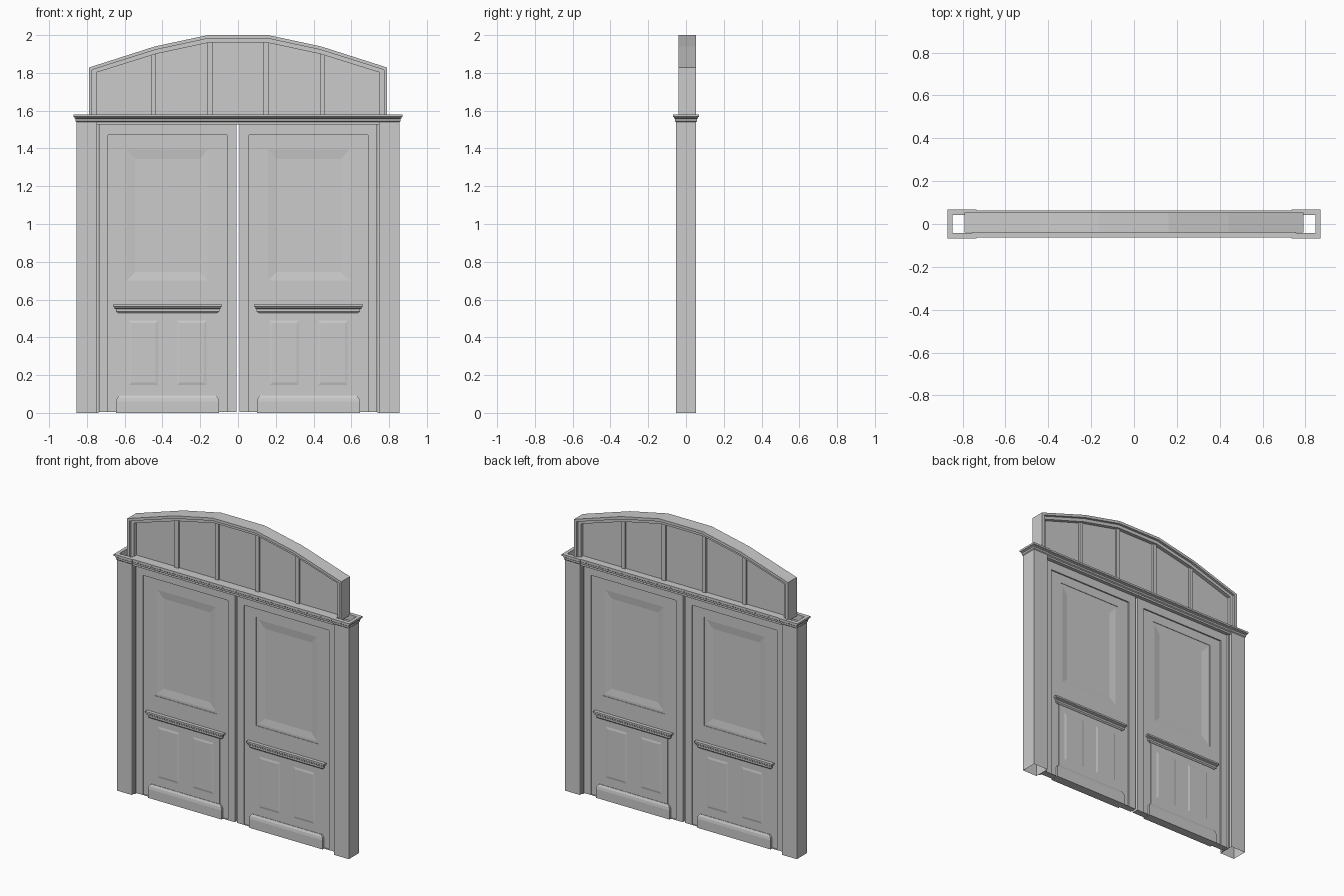
import bpy, bmesh


def loft(name, loops, cap_start=False, cap_end=True, mirror=(False, False), y=0.0):
    """Skin a series of equal-length point loops, optionally capped and mirrored."""
    bm = bmesh.new()
    rings = [[bm.verts.new(p) for p in loop] for loop in loops]
    n = len(rings[0])
    for a, b in zip(rings, rings[1:]):
        for i in range(n):
            j = (i + 1) % n
            bm.faces.new((a[i], a[j], b[j], b[i]))
    if cap_start:
        bm.faces.new(rings[0][::-1])
    if cap_end:
        bm.faces.new(rings[-1])
    bmesh.ops.recalc_face_normals(bm, faces=bm.faces)
    me = bpy.data.meshes.new(name)
    bm.to_mesh(me)
    bm.free()
    ob = bpy.data.objects.new(name, me)
    bpy.context.collection.objects.link(ob)
    ob.location.y = y
    if any(mirror):
        m = ob.modifiers.new("Mirror", 'MIRROR')
        m.use_axis = (mirror[0], mirror[1], False)
        m.merge_threshold = 0.0001
    return ob


def upright(x0, x1, z0, z1, d):
    """Rectangle facing the front at depth d from the centre plane."""
    return [(x0, -d, z0), (x1, -d, z0), (x1, -d, z1), (x0, -d, z1)]


def flat(x0, x1, h, z):
    """Horizontal rectangle at height z."""
    return [(x0, -h, z), (x1, -h, z), (x1, h, z), (x0, h, z)]


BOTH = (True, True)

# Hollow posts with moulded, open-topped capitals
loft("post", [
    flat(0.747, 0.855, 0.053, 0), flat(0.747, 0.855, 0.053, 1.54),
    flat(0.742, 0.860, 0.058, 1.545), flat(0.742, 0.860, 0.058, 1.556),
    flat(0.738, 0.865, 0.063, 1.560), flat(0.738, 0.865, 0.063, 1.565),
    flat(0.734, 0.870, 0.068, 1.568), flat(0.734, 0.870, 0.068, 1.58),
    flat(0.755, 0.847, 0.042, 1.58), flat(0.755, 0.847, 0.042, 1.54)],
    cap_end=False, mirror=(True, False))

# Lintel and its cornice between the posts
loft("lintel", [
    flat(-0.747, 0.747, 0.045, 1.528), flat(-0.747, 0.747, 0.045, 1.54),
    flat(-0.747, 0.747, 0.053, 1.545), flat(-0.747, 0.747, 0.053, 1.556),
    flat(-0.747, 0.747, 0.058, 1.560), flat(-0.747, 0.747, 0.058, 1.565),
    flat(-0.747, 0.747, 0.063, 1.568), flat(-0.747, 0.747, 0.063, 1.58)],
    cap_start=True)

# Narrow jamb strips
loft("jamb", [flat(0.738, 0.747, 0.032, 0), flat(0.738, 0.747, 0.032, 1.53)],
     cap_start=True, mirror=(True, False))

# Door leaves: stiles and top rail, recessed field, sunk upper panel
loft("door_leaf", [
    upright(-0.737, -0.008, 0.004, 1.527, 0), upright(-0.737, -0.008, 0.004, 1.527, 0.022),
    upright(-0.687, -0.058, 0.006, 1.47, 0.022), upright(-0.687, -0.058, 0.006, 1.47, 0.013),
    upright(-0.605, -0.143, 0.685, 1.41, 0.013), upright(-0.605, -0.143, 0.685, 1.41, 0.010),
    upright(-0.590, -0.158, 0.700, 1.395, 0.010),
    upright(-0.545, -0.203, 0.745, 1.345, 0.004)], mirror=BOTH)

# Lower dado panel, with two fielded panels on each
C = -0.373
loft("dado", [upright(C - 0.25, C + 0.25, 0.06, 0.55, 0.005),
              upright(C - 0.25, C + 0.25, 0.06, 0.55, 0.017)], mirror=BOTH)
for s in (-1, 1):
    c = C + s * 0.128
    loft("dado_field", [upright(c - 0.08, c + 0.08, 0.145, 0.49, 0.0165),
                        upright(c - 0.065, c + 0.065, 0.16, 0.475, 0.020)], mirror=BOTH)

# Kick plinth with chamfered top
loft("plinth", [
    [(C + u * w, v * d, z) for u, v in ((-1, -1), (1, -1), (1, 1), (-1, 1))]
    for w, d, z in ((0.272, 0.030, 0), (0.272, 0.030, 0.06), (0.268, 0.027, 0.078),
                    (0.255, 0.020, 0.092))],
     cap_start=True, mirror=(True, False))

# Moulded chair rail
loft("chair_rail", [flat(C - w, C + w, d, z) for w, d, z in (
    (0.262, 0.019, 0.53), (0.274, 0.026, 0.538), (0.274, 0.026, 0.55),
    (0.280, 0.031, 0.554), (0.280, 0.031, 0.56), (0.288, 0.036, 0.564),
    (0.288, 0.036, 0.575))], cap_start=True, mirror=(True, False))


# Segmental arched fanlight: stepped frame around a thin panel
def arch(t, z0, d):
    half = [(0.79 - t, 1.828 - 0.65 * t), (0.44 - 0.1 * t, 1.94 - t), (0.16 - 0.1 * t, 2.0 - t)]
    top = half + [(-x, z) for x, z in reversed(half)]
    pts = [(-0.79 + t, z0), (0.79 - t, z0)] + top
    return [(x, -d, z) for x, z in pts]


AY = 0.0065
loft("arch_frame", [arch(0, 1.57, 0), arch(0, 1.57, 0.0465), arch(0.018, 1.572, 0.0465),
                    arch(0.018, 1.572, 0.03), arch(0.04, 1.574, 0.03), arch(0.04, 1.574, 0.006)],
     mirror=(False, True), y=AY)

# Fanlight mullions
for x, top in ((0.446, 1.905), (0.149, 1.965)):
    loft("mullion", [flat(x - 0.013, x + 0.013, 0.018, 1.575),
                     flat(x - 0.013, x + 0.013, 0.018, top)],
         cap_start=True, mirror=(True, False), y=AY)
